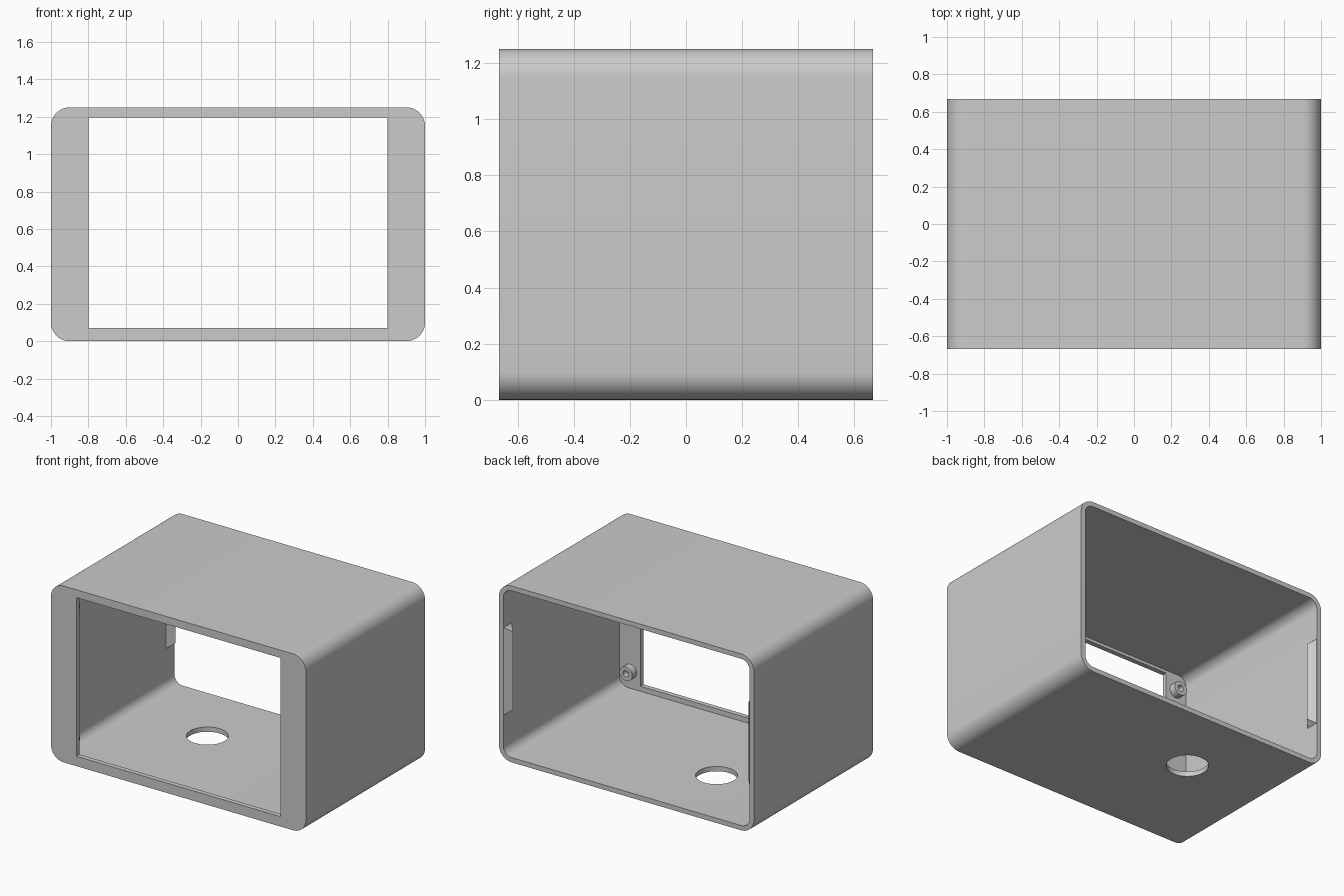
import bpy, bmesh, math
from mathutils import Matrix, Vector

if "Cube" in bpy.data.objects:
    bpy.data.objects.remove(bpy.data.objects["Cube"], do_unlink=True)

HALF_W, HALF_D, HEIGHT = 1.0, 0.667, 1.25
WALL, RADIUS = 0.034, 0.1
MID_Z = HEIGHT / 2

grey = bpy.data.materials.new("light_grey")
grey.use_nodes = True
grey.diffuse_color = (0.6, 0.6, 0.6, 1)
grey.node_tree.nodes["Principled BSDF"].inputs["Base Color"].default_value = (0.6, 0.6, 0.6, 1)


def finish(name, bm):
    bmesh.ops.recalc_face_normals(bm, faces=bm.faces)
    mesh = bpy.data.meshes.new(name)
    bm.to_mesh(mesh)
    bm.free()
    mesh.materials.append(grey)
    obj = bpy.data.objects.new(name, mesh)
    bpy.context.collection.objects.link(obj)
    return obj


def rounded_prism(name, x0, x1, z0, z1, radius, y0, y1, steps=12):
    """Rounded rectangle in x-z, extruded along y."""
    points = []
    corners = [(x1, z1), (x0, z1), (x0, z0), (x1, z0)]
    for i, (cx, cz) in enumerate(corners):
        cx += radius if cx == x0 else -radius
        cz += radius if cz == z0 else -radius
        if radius == 0:
            points.append((cx, y0, cz))
            continue
        for s in range(steps + 1):
            a = (i + s / steps) * math.pi / 2
            points.append((cx + radius * math.cos(a), y0, cz + radius * math.sin(a)))
    bm = bmesh.new()
    face = bm.faces.new([bm.verts.new(p) for p in points])
    grown = bmesh.ops.extrude_face_region(bm, geom=[face], use_keep_orig=True)
    verts = [g for g in grown["geom"] if isinstance(g, bmesh.types.BMVert)]
    bmesh.ops.translate(bm, verts=verts, vec=(0, y1 - y0, 0))
    return finish(name, bm)


def cylinder(name, centre, radius, depth, rotation, segments):
    bm = bmesh.new()
    matrix = Matrix.Translation(Vector(centre)) @ rotation
    bmesh.ops.create_cone(bm, cap_ends=True, segments=segments, radius1=radius,
                          radius2=radius, depth=depth, matrix=matrix)
    return finish(name, bm)


def cut(target, cutter):
    """Subtract the cutter, bake the result and discard the cutter."""
    mod = target.modifiers.new("cut", 'BOOLEAN')
    mod.operation, mod.solver, mod.object = 'DIFFERENCE', 'EXACT', cutter
    bpy.context.view_layer.update()
    graph = bpy.context.evaluated_depsgraph_get()
    mesh = bpy.data.meshes.new_from_object(target.evaluated_get(graph))
    target.modifiers.clear()
    target.data = mesh
    bpy.data.objects.remove(cutter, do_unlink=True)


def smooth(obj):
    bpy.ops.object.select_all(action='DESELECT')
    obj.select_set(True)
    bpy.context.view_layer.objects.active = obj
    bpy.ops.object.shade_smooth_by_angle(angle=math.radians(30))


# Open-backed housing with a front window and a cable hole in the floor
housing = rounded_prism("housing", -HALF_W, HALF_W, 0, HEIGHT, RADIUS, -HALF_D, HALF_D)
cut(housing, rounded_prism("cavity_cutter", WALL - HALF_W, HALF_W - WALL, WALL,
                           HEIGHT - WALL, RADIUS - WALL, WALL - HALF_D, HALF_D + 0.2))
cut(housing, rounded_prism("window_cutter", -0.8, 0.8, 0.07, 1.195, 0, -HALF_D - 0.2, -0.5))
cut(housing, cylinder("cable_cutter", (-0.333, 0.133, 0), 0.135, 0.3, Matrix(), 48))
smooth(housing)

# Screw bosses with blind holes behind the front frame
turn = Matrix.Rotation(math.pi / 2, 4, 'X')
back_of_frame = WALL - HALF_D
for side, x in (("left", 0.88), ("right", -0.88)):
    for level, z in (("lower", 0.155), ("upper", 1.092)):
        boss = cylinder(f"{level}_{side}_boss", (x, back_of_frame + 0.02, z), 0.05, 0.06, turn, 32)
        cut(boss, cylinder("screw_cutter", (x, back_of_frame + 0.05, z), 0.022, 0.09, turn, 24))
        smooth(boss)

# Hipped snap ridges inside the side walls near the open back
for side, s in (("left", 1), ("right", -1)):
    wall_x = HALF_W - WALL
    bm = bmesh.new()
    for y in (0.575, 0.663):
        for end in (-1, 1):
            for x in (wall_x + 0.01, wall_x):
                bm.verts.new((s * x, y, MID_Z + end * 0.31))
    for end in (-1, 1):
        bm.verts.new((s * (wall_x - 0.044), 0.619, MID_Z + end * 0.275))
    bmesh.ops.convex_hull(bm, input=bm.verts)
    bmesh.ops.dissolve_limit(bm, angle_limit=0.01, verts=bm.verts, edges=bm.edges)
    finish(f"{side}_snap_ridge", bm)
